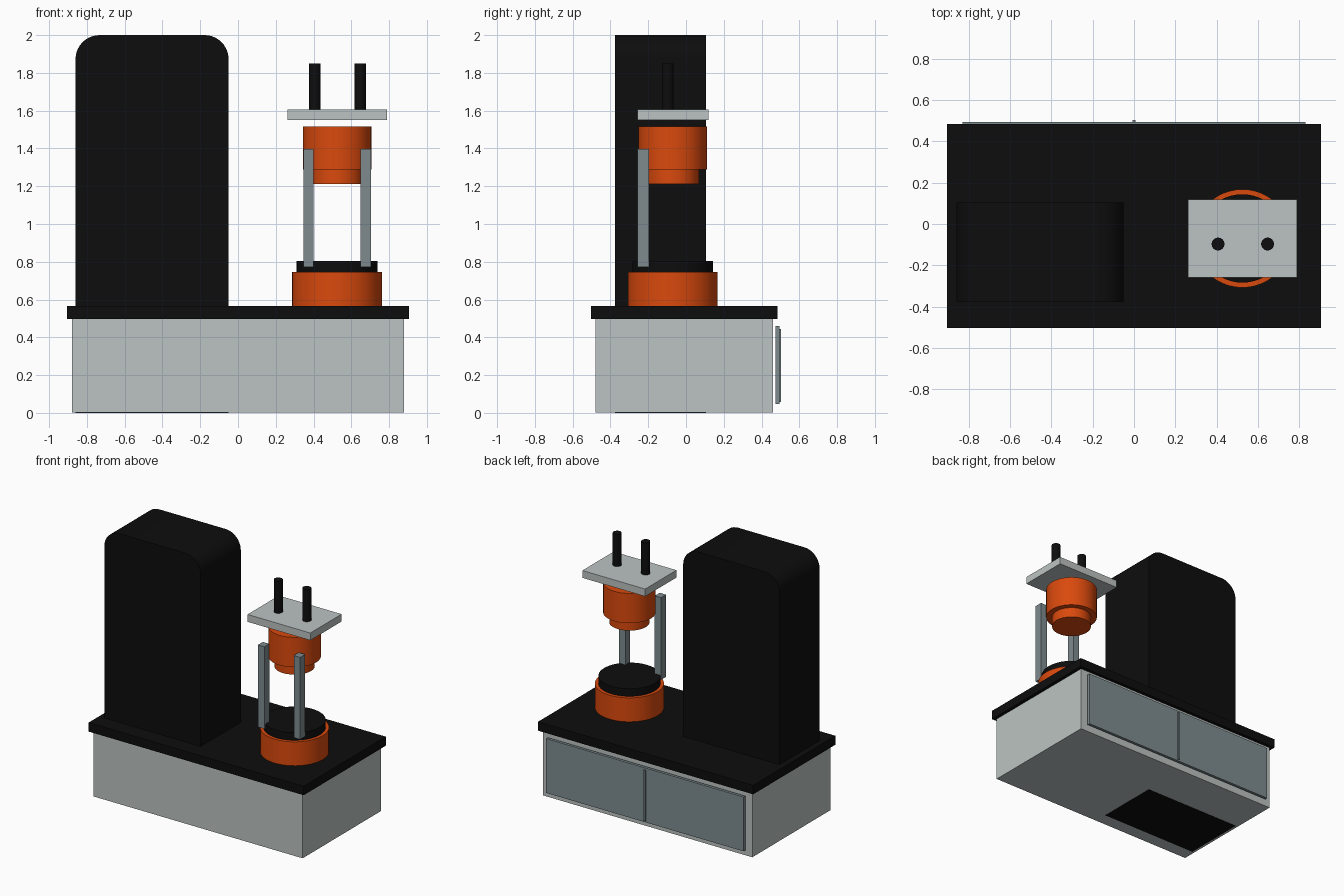
import bpy, bmesh
from math import radians

default = bpy.data.objects.get("Cube")
if default:
    bpy.data.objects.remove(default, do_unlink=True)


def material(name, r, g, b):
    m = bpy.data.materials.new(name)
    m.use_nodes = True
    m.diffuse_color = (r, g, b, 1)
    m.node_tree.nodes["Principled BSDF"].inputs["Base Color"].default_value = (r, g, b, 1)
    return m


black = material("matte black", 0.004, 0.004, 0.004)
grey = material("light grey", 0.50, 0.55, 0.54)
steel = material("blue grey steel", 0.21, 0.26, 0.275)
orange = material("orange", 0.70, 0.067, 0.004)


def finish(name, bm, mat, smooth=False):
    mesh = bpy.data.meshes.new(name)
    bm.to_mesh(mesh)
    bm.free()
    obj = bpy.data.objects.new(name, mesh)
    bpy.context.collection.objects.link(obj)
    mesh.materials.append(mat)
    if smooth:
        bpy.ops.object.select_all(action='DESELECT')
        obj.select_set(True)
        bpy.context.view_layer.objects.active = obj
        bpy.ops.object.shade_smooth_by_angle(angle=radians(30))
    return obj


def box(name, xs, ys, zs, mat, round_top=0):
    bm = bmesh.new()
    bmesh.ops.create_cube(bm, size=1)
    for v in bm.verts:
        v.co = [(lo + hi) / 2 + c * (hi - lo) for c, (lo, hi) in zip(v.co, (xs, ys, zs))]
    if round_top:
        # Round the two upper edges that run from front to back
        edges = [e for e in bm.edges
                 if all(v.co.z > zs[1] - 0.01 for v in e.verts)
                 and abs(e.verts[0].co.x - e.verts[1].co.x) < 0.01]
        bmesh.ops.bevel(bm, geom=edges, offset=round_top, segments=10,
                        profile=0.5, affect='EDGES')
    return finish(name, bm, mat, bool(round_top))


def cylinder(name, x, y, radius, z0, z1, mat):
    bm = bmesh.new()
    bmesh.ops.create_cone(bm, cap_ends=True, segments=48, radius1=radius,
                          radius2=radius, depth=z1 - z0)
    bmesh.ops.translate(bm, verts=bm.verts, vec=(x, y, (z0 + z1) / 2))
    return finish(name, bm, mat, True)


# Cabinet, worktop and the tower that runs down through them
box("cabinet", (-0.88, 0.88), (-0.48, 0.46), (0.002, 0.5), grey)
box("worktop", (-0.905, 0.905), (-0.503, 0.485), (0.497, 0.565), black)
box("tower", (-0.86, -0.05), (-0.377, 0.105), (0, 2), black, round_top=0.127)

# Cabinet door panel with its centre strip
box("door_panel", (-0.83, 0.83), (0.473, 0.494), (0.047, 0.46), steel)
box("door_centre_strip", (-0.008, 0.008), (0.494, 0.503), (0.058, 0.445), steel)

# Turntable and spindle head share one axis
cx, cy = 0.525, -0.07
cylinder("turntable_base", cx, cy, 0.238, 0.563, 0.747, orange)
cylinder("turntable_disc", cx, cy, 0.214, 0.70, 0.805, black)
cylinder("head_body", cx, cy, 0.181, 1.288, 1.515, orange)
cylinder("head_nose", cx, cy, 0.139, 1.212, 1.30, orange)
box("head_plate", (cx - 0.264, cx + 0.264), (cy - 0.188, cy + 0.188), (1.55, 1.606), grey)

# Paired posts and pins
for side, label in ((-1, "right"), (1, "left")):
    px = cx + side * 0.151
    box(label + "_post", (px - 0.027, px + 0.027), (-0.257, -0.197), (0.773, 1.397), steel)
    cylinder(label + "_pin", cx + 0.002 + side * 0.12, -0.097, 0.031, 1.60, 1.85, black)
